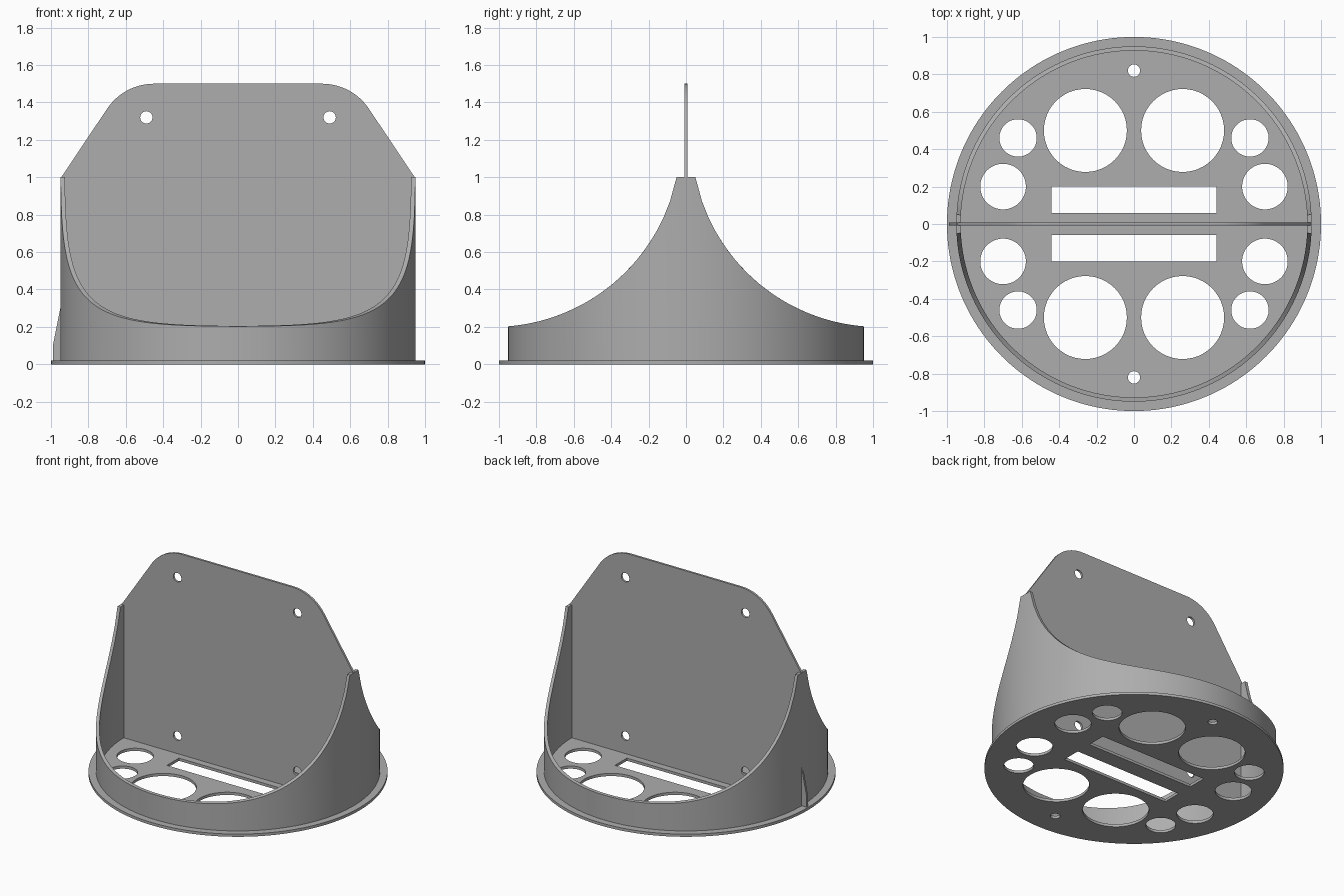
import bpy, bmesh
from math import sin, cos, pi, sqrt, asin, radians
from mathutils import Matrix

if "Cube" in bpy.data.objects:
    bpy.data.objects.remove(bpy.data.objects["Cube"], do_unlink=True)

grey = bpy.data.materials.new("light grey")
grey.use_nodes = True
COLOR = (0.42, 0.42, 0.42, 1)
grey.diffuse_color = COLOR
grey.node_tree.nodes["Principled BSDF"].inputs["Base Color"].default_value = COLOR


def finish(bm, name):
    bmesh.ops.recalc_face_normals(bm, faces=bm.faces)
    mesh = bpy.data.meshes.new(name)
    bm.to_mesh(mesh)
    bm.free()
    mesh.materials.append(grey)
    obj = bpy.data.objects.new(name, mesh)
    bpy.context.collection.objects.link(obj)
    bpy.ops.object.select_all(action='DESELECT')
    obj.select_set(True)
    bpy.context.view_layer.objects.active = obj
    bpy.ops.object.shade_smooth_by_angle(angle=radians(30))
    return obj


def circle(x, y, r, n=48):
    return [(x + r * cos(2 * pi * i / n), y + r * sin(2 * pi * i / n)) for i in range(n)]


def sheet(name, loops, thickness, upright=False):
    """Flat panel from an outline and its holes; upright panels stand in the xz plane."""
    bm = bmesh.new()
    for loop in loops:
        vs = [bm.verts.new((x, y, 0)) for x, y in loop]
        for a, b in zip(vs, vs[1:] + vs[:1]):
            bm.edges.new((a, b))
    bmesh.ops.triangle_fill(bm, edges=bm.edges[:], use_beauty=True, normal=(0, 0, 1))
    ext = bmesh.ops.extrude_face_region(bm, geom=bm.faces[:], use_keep_orig=True)
    top = [v for v in ext["geom"] if isinstance(v, bmesh.types.BMVert)]
    bmesh.ops.translate(bm, verts=top, vec=(0, 0, thickness))
    if upright:
        bmesh.ops.translate(bm, verts=bm.verts, vec=(0, 0, -thickness / 2))
        bmesh.ops.rotate(bm, verts=bm.verts, matrix=Matrix.Rotation(pi / 2, 3, 'X'))
    return finish(bm, name)


# Round base with mirrored holes and slots
base = [circle(0, 0, 1, 160)]
for sy in (-1, 1):
    base.append(circle(0, sy * 0.82, 0.033, 24))
    base.append([(-0.44, sy * 0.06), (0.44, sy * 0.06), (0.44, sy * 0.2), (-0.44, sy * 0.2)])
    for sx in (-1, 1):
        for x, y, r in ((0.26, 0.5, 0.222), (0.7, 0.2, 0.122), (0.62, 0.46, 0.1)):
            base.append(circle(sx * x, sy * y, r))
sheet("base_disc", base, 0.02)

# Upright divider with rounded shoulders and four screw holes
right = [(0.945, 0.02), (0.945, 1.0)]
right += [(0.45 + 0.3 * cos(radians(a)), 1.2 + 0.3 * sin(radians(a))) for a in range(35, 91, 5)]
outline = right + [(-x, z) for x, z in reversed(right)]
holes = [circle(sx * 0.49, z, 0.033, 24) for sx in (-1, 1) for z in (0.15, 1.32)]
sheet("divider_panel", [outline] + holes, 0.016, upright=True)

# Small outer fin on one side
sheet("side_fin", [[(-0.99, 0.02), (-0.99, 0.1), (-0.95, 0.3), (-0.94, 0.3), (-0.94, 0.02)]],
      0.016, upright=True)


# Curved wall, its rim scooped down towards front and back
def rim_height(y):
    y = abs(y)
    return 1.0 if y < 0.05 else 1.2 - sqrt(max(0, 1 - (1.03 - y) ** 2))


start = asin(0.0501 / 0.95)
quarter = [0] + [start + (pi / 2 - start) * i / 40 for i in range(41)]
half = quarter + [pi - a for a in reversed(quarter[:-1])]
angles = half[:-1] + [a + pi for a in half[:-1]]
bm = bmesh.new()
rings = []
for a in angles:
    section = []
    for r, is_top in ((0.95, False), (0.95, True), (0.927, True), (0.927, False)):
        x, y = r * cos(a), r * sin(a)
        section.append(bm.verts.new((x, y, rim_height(y) if is_top else 0.02)))
    rings.append(section)
for s, t in zip(rings, rings[1:] + rings[:1]):
    for i in range(4):
        j = (i + 1) % 4
        bm.faces.new((s[i], s[j], t[j], t[i]))
finish(bm, "curved_wall")
